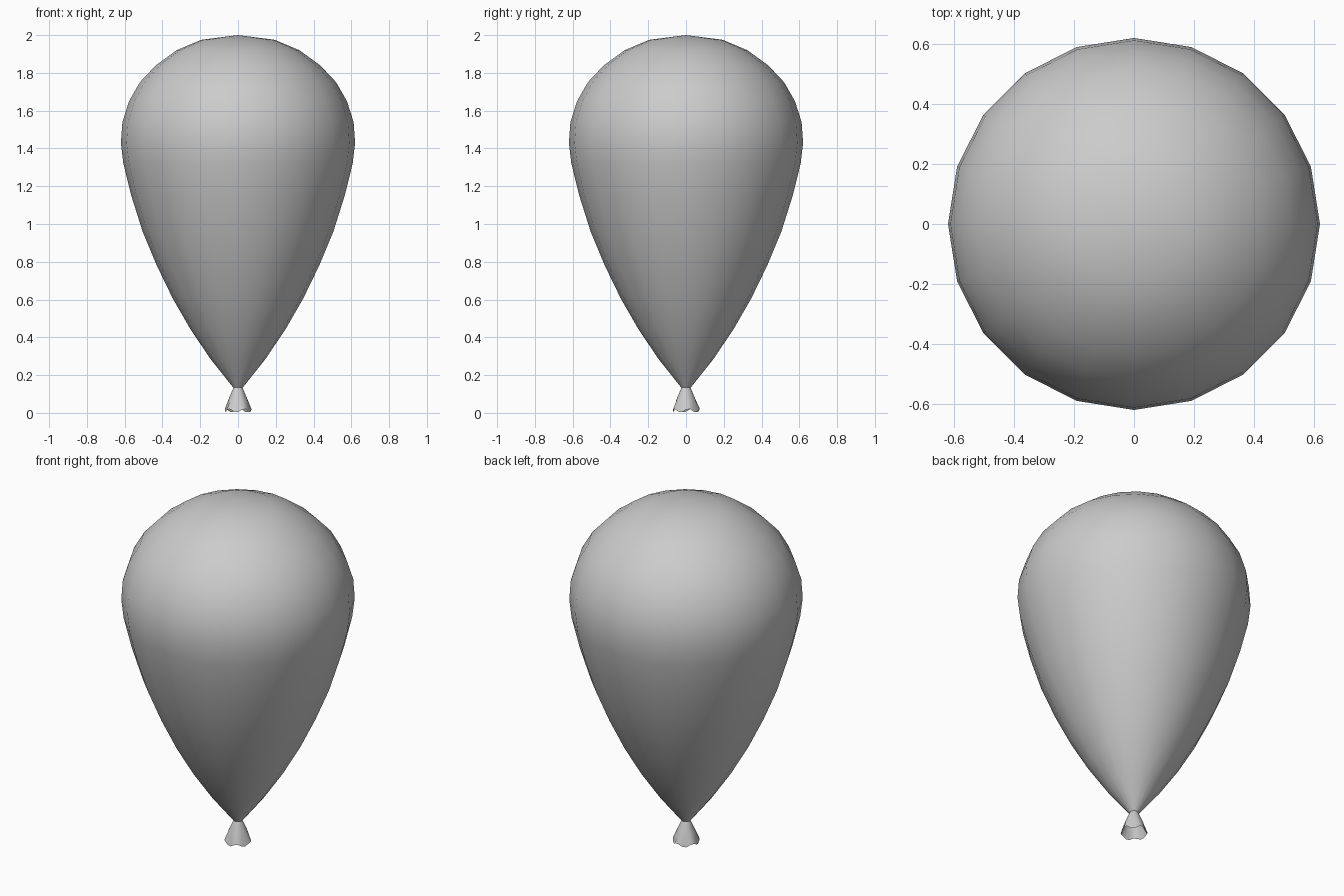
import bpy, bmesh, math

if "Cube" in bpy.data.objects:
    bpy.data.objects.remove(bpy.data.objects["Cube"])

SIDES = 20


def lathe(name, profile, ripple=0.0):
    """Revolve (radius, z) points; ripple ruffles the first ring."""
    bm = bmesh.new()
    rings = []
    for k, (r, z) in enumerate(profile):
        if r == 0:
            rings.append([bm.verts.new((0, 0, z))] * SIDES)
            continue
        ring = []
        for i in range(SIDES):
            a = 2 * math.pi * i / SIDES
            w = ripple * math.sin(5 * a + 0.6) if k == 0 else 0
            rr = r + w * 0.4
            ring.append(bm.verts.new((rr * math.cos(a), rr * math.sin(a), z + w)))
        rings.append(ring)
    for lo, hi in zip(rings, rings[1:]):
        for i in range(SIDES):
            j = (i + 1) % SIDES
            bm.faces.new(list(dict.fromkeys((lo[i], lo[j], hi[j], hi[i]))))
    bmesh.ops.recalc_face_normals(bm, faces=bm.faces)
    for f in bm.faces:
        f.smooth = True
    mesh = bpy.data.meshes.new(name)
    bm.to_mesh(mesh)
    bm.free()
    obj = bpy.data.objects.new(name, mesh)
    bpy.context.collection.objects.link(obj)
    return obj


# Inflated body, from the pinched neck to the crown
lathe("balloon_body", [
    (0.026, 0.135), (0.145, 0.285), (0.25, 0.44), (0.345, 0.605),
    (0.43, 0.78), (0.505, 0.96), (0.565, 1.15), (0.607, 1.32),
    (0.62, 1.43), (0.612, 1.54), (0.577, 1.65), (0.52, 1.75),
    (0.435, 1.84), (0.325, 1.92), (0.195, 1.975), (0.0, 2.0)])

# Open flared mouth with a ruffled rim
lathe("balloon_mouth", [(0.07, 0.012), (0.051, 0.07), (0.022, 0.138)], ripple=0.01)
